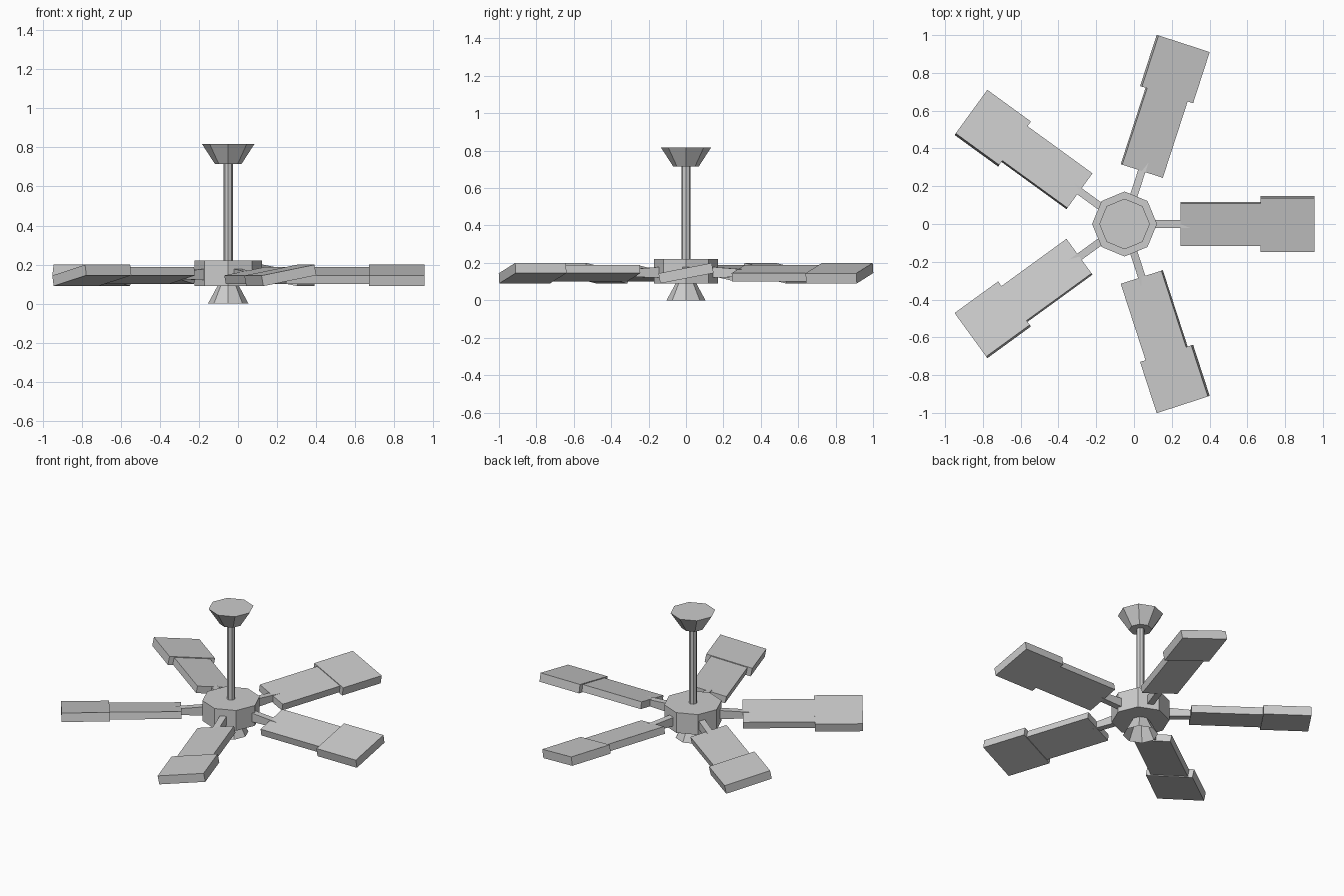
import bpy, bmesh, math
from mathutils import Matrix, Vector

if "Cube" in bpy.data.objects:
    bpy.data.objects.remove(bpy.data.objects["Cube"])

CX = -0.05          # fan axis
PITCH = math.radians(11)


def finish(bm, name):
    bmesh.ops.recalc_face_normals(bm, faces=bm.faces)
    me = bpy.data.meshes.new(name)
    bm.to_mesh(me)
    bm.free()
    ob = bpy.data.objects.new(name, me)
    bpy.context.collection.objects.link(ob)
    return ob


def frustum(name, z0, z1, r0, r1, open_bottom=False):
    """Eight-sided frustum on the fan axis."""
    bm = bmesh.new()
    rings = [[bm.verts.new((CX + r * math.cos(i * math.pi / 4),
                            r * math.sin(i * math.pi / 4), z)) for i in range(8)]
             for r, z in ((r0, z0), (r1, z1))]
    for i in range(8):
        j = (i + 1) % 8
        bm.faces.new((rings[0][i], rings[0][j], rings[1][j], rings[1][i]))
    bm.faces.new(rings[1])
    if not open_bottom:
        bm.faces.new(rings[0][::-1])
    return finish(bm, name)


def beam(name, x0, x1, width, z0, h0, z1, h1, pitch, angle):
    """Radial box with its own end heights, pitched then turned about the axis."""
    bm = bmesh.new()
    bmesh.ops.create_cube(bm, size=1)
    for v in bm.verts:
        far = v.co.x > 0
        v.co = Vector((x1 if far else x0, v.co.y * width,
                       (z1 if far else z0) + v.co.z * (h1 if far else h0)))
    bm.transform(Matrix.Translation((CX, 0, 0.145)) @ Matrix.Rotation(angle, 4, 'Z')
                 @ Matrix.Rotation(pitch, 4, 'X'))
    return finish(bm, name)


# Central column
frustum("ceiling_canopy", 0.715, 0.817, 0.068, 0.134)
frustum("down_rod", 0.21, 0.725, 0.025, 0.025)
frustum("motor_hub", 0.09, 0.222, 0.172, 0.172)
frustum("bottom_cap", 0.0, 0.1, 0.104, 0.05, open_bottom=True)

# Five arms and pitched blades
for i in range(5):
    a = i * math.tau / 5
    beam(f"blade_arm_{i + 1}", 0.13, 0.36, 0.04, 0.005, 0.06, 0.0, 0.036, 0, a)
    beam(f"blade_inner_{i + 1}", 0.295, 0.73, 0.23, 0, 0.045, 0, 0.045, PITCH, a)
    beam(f"blade_tip_{i + 1}", 0.72, 1.005, 0.29, 0, 0.055, 0, 0.055, PITCH, a)
